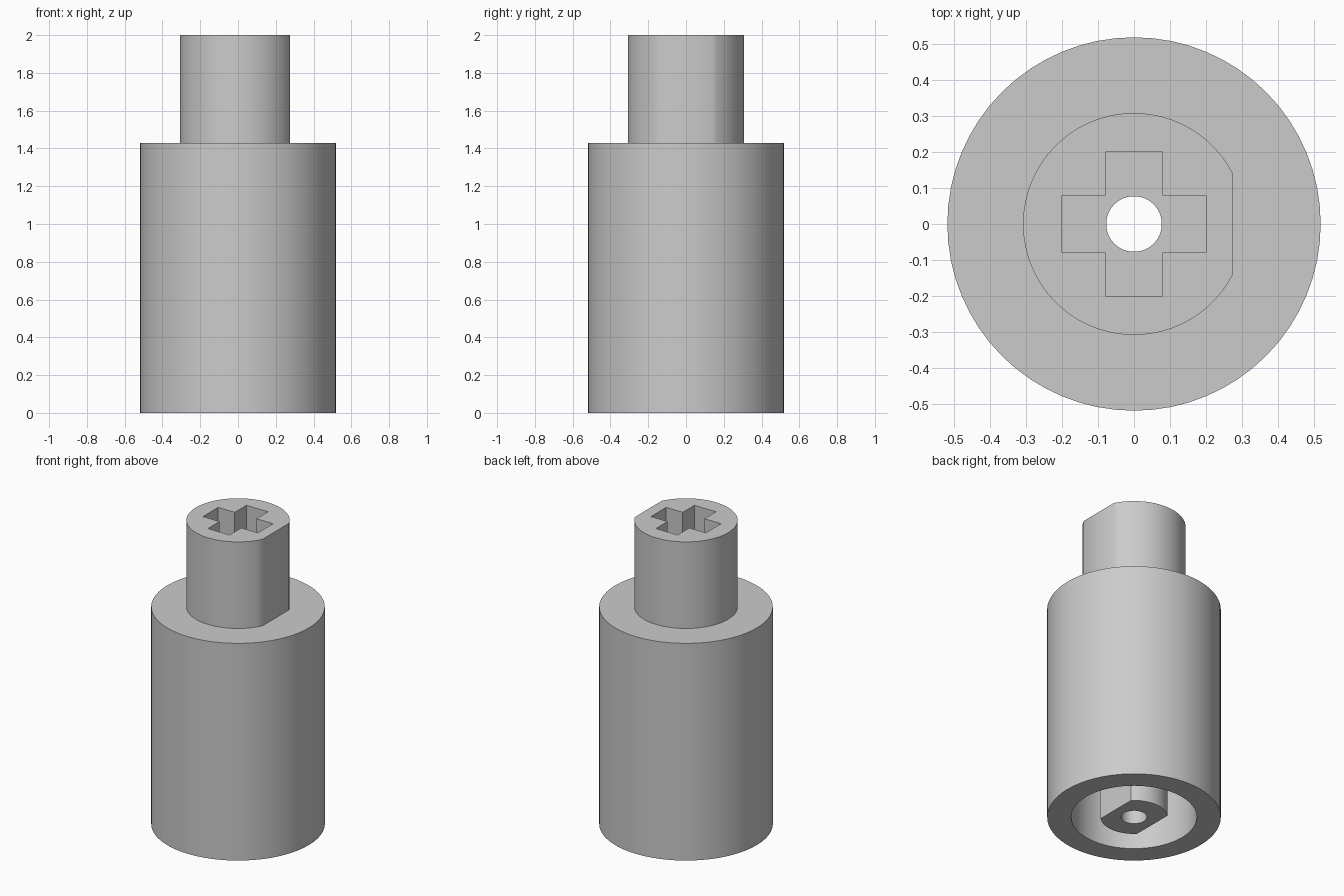
import bpy
import bmesh
import math

cube = bpy.data.objects.get("Cube")
if cube:
    bpy.data.objects.remove(cube, do_unlink=True)

# One plain grey for the whole adapter
grey = bpy.data.materials.new("light_grey_plastic")
grey.use_nodes = True
colour = (0.6, 0.6, 0.6, 1)
grey.diffuse_color = colour
grey.node_tree.nodes["Principled BSDF"].inputs["Base Color"].default_value = colour


def arc(radius, start, end, steps):
    """Points along an arc, both ends included."""
    angles = [start + (end - start) * i / steps for i in range(steps + 1)]
    return [(radius * math.cos(a), radius * math.sin(a)) for a in angles]


def circle(radius, steps=64):
    return arc(radius, 0, math.tau, steps)[:-1]


def single_flat(radius, flat_x):
    """Circle cut by one flat facing +x."""
    a = math.acos(flat_x / radius)
    return arc(radius, a, math.tau - a, 56)


def double_flat(radius, flat_x):
    """Circle cut by flats facing +x and -x."""
    a = math.acos(flat_x / radius)
    front = arc(radius, a, math.pi - a, 16)
    return front + [(-x, -y) for x, y in front]


def cross(reach, half):
    """Plus-shaped outline made from one arm turned four times."""
    points = []
    x_arm = [(reach, -half), (reach, half), (half, half)]
    for _ in range(4):
        points += x_arm
        x_arm = [(-y, x) for x, y in x_arm]
    return points


def make_part(name, walls, caps):
    """Solid from upright walls (outline, bottom, top) and flat caps (z, outlines)."""
    bm = bmesh.new()
    for outline, bottom, top in walls:
        low = [bm.verts.new((x, y, bottom)) for x, y in outline]
        high = [bm.verts.new((x, y, top)) for x, y in outline]
        for i in range(len(low)):
            j = (i + 1) % len(low)
            bm.faces.new((low[i], low[j], high[j], high[i]))
    for z, outlines in caps:
        edges = []
        for outline in outlines:
            ring = [bm.verts.new((x, y, z)) for x, y in outline]
            edges += [bm.edges.new((ring[i - 1], ring[i])) for i in range(len(ring))]
        bmesh.ops.triangle_fill(bm, edges=edges, use_beauty=True, normal=(0, 0, 1))
    bmesh.ops.remove_doubles(bm, verts=bm.verts[:], dist=0.0001)
    bmesh.ops.recalc_face_normals(bm, faces=bm.faces[:])
    mesh = bpy.data.meshes.new(name)
    bm.to_mesh(mesh)
    bm.free()
    mesh.materials.append(grey)
    obj = bpy.data.objects.new(name, mesh)
    bpy.context.collection.objects.link(obj)
    bpy.ops.object.select_all(action="DESELECT")
    obj.select_set(True)
    bpy.context.view_layer.objects.active = obj
    bpy.ops.object.shade_smooth_by_angle(angle=math.radians(30))
    return obj


ROOF, SHOULDER, TOP = 1.2, 1.43, 2.0
body, cavity, bore = circle(0.518), circle(0.375), circle(0.077, 48)
stud, socket = single_flat(0.308, 0.275), cross(0.2, 0.079)
shaft = double_flat(0.2, 0.142)

# Hollow housing, open below, with the bore through its roof
make_part("housing",
          [(body, 0, SHOULDER), (cavity, 0, ROOF), (bore, ROOF, SHOULDER)],
          [(0, [body, cavity]), (ROOF, [cavity, bore]), (SHOULDER, [body, bore])])

# Upper stud with one flat side and a cross-shaped socket
make_part("top_stud",
          [(stud, SHOULDER, TOP), (socket, SHOULDER, TOP)],
          [(SHOULDER, [stud, socket]), (TOP, [stud, socket])])

# Bored post with two flats inside the housing
make_part("inner_post",
          [(shaft, 0, ROOF), (bore, 0, ROOF)],
          [(0, [shaft, bore]), (ROOF, [shaft, bore])])
